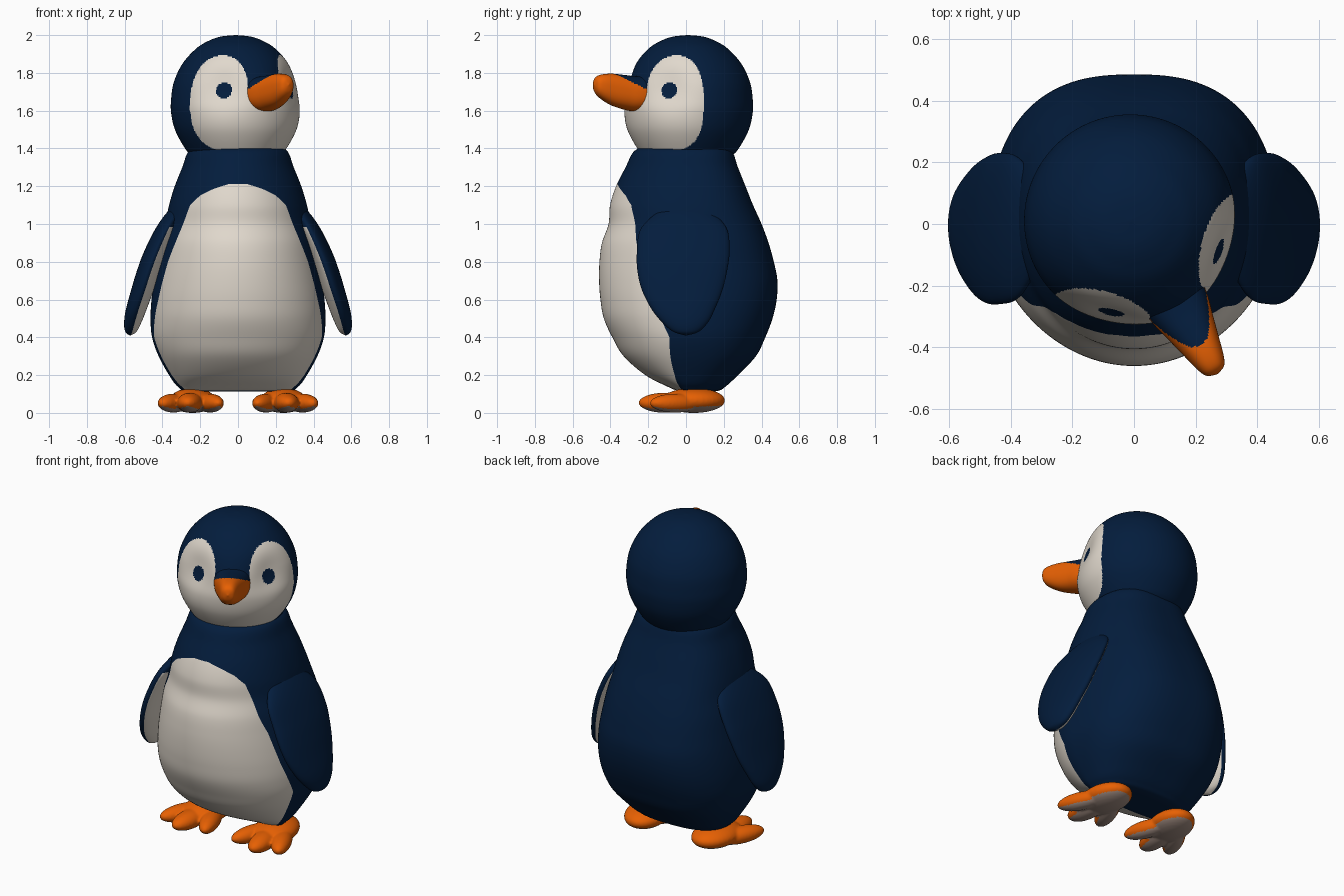
import bpy, bmesh, math
from mathutils import Matrix

if "Cube" in bpy.data.objects:
    bpy.data.objects.remove(bpy.data.objects["Cube"])


def material(name, rgb):
    m = bpy.data.materials.new(name)
    m.diffuse_color = (*rgb, 1)
    m.use_nodes = True
    m.node_tree.nodes["Principled BSDF"].inputs["Base Color"].default_value = m.diffuse_color
    return m


NAVY, WHITE, ORANGE, SOLE = range(4)
MATS = [material("navy feathers", (0.001, 0.012, 0.046)),
        material("cream feathers", (0.75, 0.69, 0.61)),
        material("orange skin", (0.80, 0.118, 0.001)),
        material("taupe sole", (0.34, 0.25, 0.21))]


def lin(table, v):
    """Linear lookup in a table of (key, value), keys falling."""
    for (k0, a), (k1, b) in zip(table, table[1:]):
        if v >= k1:
            return a + (b - a) * max(0, min(1, (k0 - v) / (k0 - k1)))
    return table[-1][1]


def smooth_rows(rows, sub):
    """Catmull-Rom resampling of profile rows."""
    n, out = len(rows), []
    for i in range(n - 1):
        p = [rows[max(0, min(n - 1, i + k))] for k in (-1, 0, 1, 2)]
        for s in range(sub):
            t = s / sub
            out.append([0.5 * (2 * b + (c - a) * t + (2 * a - 5 * b + 4 * c - d) * t * t
                               + (3 * b - a - 3 * c + d) * t ** 3)
                        for a, b, c, d in zip(*p)])
    out.append(list(rows[-1]))
    return out


def finish(name, bm):
    bmesh.ops.recalc_face_normals(bm, faces=bm.faces)
    me = bpy.data.meshes.new(name)
    bm.to_mesh(me)
    bm.free()
    for m in MATS:
        me.materials.append(m)
    for p in me.polygons:
        p.use_smooth = True
    ob = bpy.data.objects.new(name, me)
    bpy.context.collection.objects.link(ob)
    return ob


def loft(name, rows, ring, paint, cols, sub):
    """Skin rings; ring(row, t) gives a point, paint(centre, t) a colour."""
    bm = bmesh.new()
    step = 2 * math.pi / cols
    rings = [[bm.verts.new(ring(r, -math.pi + j * step)) for j in range(cols)]
             for r in smooth_rows(rows, sub)]
    for a, b in zip(rings, rings[1:]):
        for j in range(cols):
            k = (j + 1) % cols
            f = bm.faces.new((a[j], a[k], b[k], b[j]))
            f.material_index = paint(f.calc_center_median(), -math.pi + (j + 0.5) * step)
    for r in (rings[0], rings[-1]):
        f = bm.faces.new(r)
        f.material_index = paint(f.calc_center_median(), math.pi)
    return finish(name, bm)


def power(v, e):
    return math.copysign(abs(v) ** e, v)


# Body: z, half width, front depth, back depth
BODY = [(1.42, .20, .20, .20), (1.385, .262, .275, .245), (1.30, .295, .32, .275),
        (1.20, .335, .37, .315), (1.10, .365, .402, .355), (1.00, .385, .41, .40),
        (.90, .41, .445, .437), (.80, .428, .458, .465), (.70, .445, .46, .484),
        (.60, .458, .453, .48), (.50, .463, .435, .458), (.40, .455, .39, .42),
        (.30, .42, .33, .37), (.20, .365, .215, .275), (.14, .32, .10, .21),
        (.115, .26, .04, .16), (.112, .02, .01, .02)]
# Belly patch edge: z, angle from the front; mesh columns follow this edge
BELLY = [(1.21, 8), (1.205, 12), (1.195, 18), (1.18, 25), (1.15, 35), (1.1, 44), (1.0, 49),
         (.9, 54), (.8, 60), (.6, 67), (.4, 77), (.2, 74), (.125, 68)]
EDGE = math.radians(60)


def body_ring(r, t):
    z, w, f, b = r
    a, edge = abs(t), math.radians(lin(BELLY, z))
    if a <= EDGE:
        a *= edge / EDGE
    else:
        a = edge + (a - EDGE) * (math.pi - edge) / (math.pi - EDGE)
    c, s = math.cos(a), math.copysign(math.sin(a), t)
    if c >= 0:
        return (w * s, -f * c, z)
    return (w * power(s, .78), b * abs(c) ** .78, z)


loft("body", BODY, body_ring,
     lambda c, t: WHITE if abs(t) < EDGE and .12 < c.z < 1.208 else NAVY, 180, 8)

# Head: z, radius; painted with a face mask and eyes, then turned to one side
HEAD = [(2.0, .004), (1.992, .08), (1.97, .143), (1.93, .208), (1.85, .281), (1.75, .328),
        (1.65, .343), (1.58, .341), (1.50, .322), (1.42, .281), (1.37, .242), (1.34, .18)]
EYE = (0.72, 1.708)
TURN = Matrix.Translation((-.012, .011, 0)) @ Matrix.Rotation(math.radians(29.5), 4, 'Z')


def head_ring(r, t):
    z, rad = r
    rad -= .037 * math.exp(-((abs(t) - EYE[0]) / .4) ** 2 - ((z - 1.725) / .11) ** 2)
    return (rad * math.sin(t), -rad * math.cos(t), z)


def head_paint(c, t):
    a, z = abs(t), c.z
    if math.hypot((a - EYE[0]) * .30, z - EYE[1]) < .042:
        return NAVY
    if z >= 1.72:
        inside = abs((a - .80) / .49) ** 2.5 + ((z - 1.72) / .172) ** 2.5 < 1
    else:
        inside = (a / 1.3) ** 5 + ((1.72 - z) / .34) ** 5 < 1 and (a > .31 or z < 1.68)
    return WHITE if inside else NAVY


loft("head", HEAD, head_ring, head_paint, 380, 12).matrix_world = TURN

# Beak: y, centre z, half width, half height; upper base is navy
BEAK = [(-.22, 1.69, .115, .09), (-.33, 1.69, .10, .093), (-.40, 1.70, .082, .09),
        (-.47, 1.714, .064, .082), (-.53, 1.728, .048, .062), (-.56, 1.735, .032, .038),
        (-.572, 1.738, .003, .003)]
loft("beak", BEAK,
     lambda r, t: (r[2] * power(math.sin(t), .8), r[0], r[1] + r[3] * power(math.cos(t), .85)),
     lambda c, t: NAVY if c.z > 1.705 + (-.30 - c.y) * .56 else ORANGE,
     80, 10).matrix_world = TURN

# Flippers: z, centre x, centre y, half breadth, half thickness; inner side is cream
FLIPPER = [(1.12, .29, 0, .06, .02), (1.06, .332, -.005, .15, .045), (.97, .383, -.012, .23, .057),
           (.85, .437, -.015, .245, .062), (.75, .474, -.02, .237, .062),
           (.65, .506, -.02, .213, .06), (.55, .538, -.015, .168, .055),
           (.48, .557, -.005, .122, .046), (.43, .567, 0, .068, .03), (.41, .57, 0, .004, .003)]
for side, s in (("right", 1), ("left", -1)):
    loft(side + "_flipper", FLIPPER,
         lambda r, t: (s * (r[1] + r[4] * math.cos(t)), r[2] + r[3] * math.sin(t), r[0]),
         lambda c, t: WHITE if math.cos(t) < -.25 and c.z < .98 else NAVY, 80, 8)

# Feet: pad and three toes fused together; centre, radii, outward turn
LOBES = [((.24, .04, .068), (.122, .168, .066), 8), ((.255, -.11, .056), (.066, .142, .053), 6),
         ((.148, -.06, .054), (.056, .15, .05), -20), ((.342, -.055, .054), (.058, .15, .05), 26)]
for side, s in (("right", 1), ("left", -1)):
    bm = bmesh.new()
    for c, r, turn in LOBES:
        m = (Matrix.Translation((s * c[0], c[1], c[2]))
             @ Matrix.Rotation(math.radians(s * turn), 4, 'Z') @ Matrix.Diagonal((*r, 1)))
        bmesh.ops.create_uvsphere(bm, u_segments=32, v_segments=20, radius=1, matrix=m)
    foot = finish(side + "_foot", bm)
    mod = foot.modifiers.new("fuse", 'REMESH')
    mod.mode, mod.voxel_size, mod.use_smooth_shade = 'VOXEL', .008, True
    soft = foot.modifiers.new("soften", 'SMOOTH')
    soft.iterations = 4
    bpy.context.view_layer.objects.active = foot
    for name in ("fuse", "soften"):
        bpy.ops.object.modifier_apply(modifier=name)
    me = foot.data
    low = min(v.co.z for v in me.vertices)
    for v in me.vertices:
        v.co.z -= low
    me.materials.clear()
    for m in MATS:
        me.materials.append(m)
    for p in me.polygons:
        p.use_smooth = True
        p.material_index = SOLE if p.normal.z < -.72 else ORANGE
